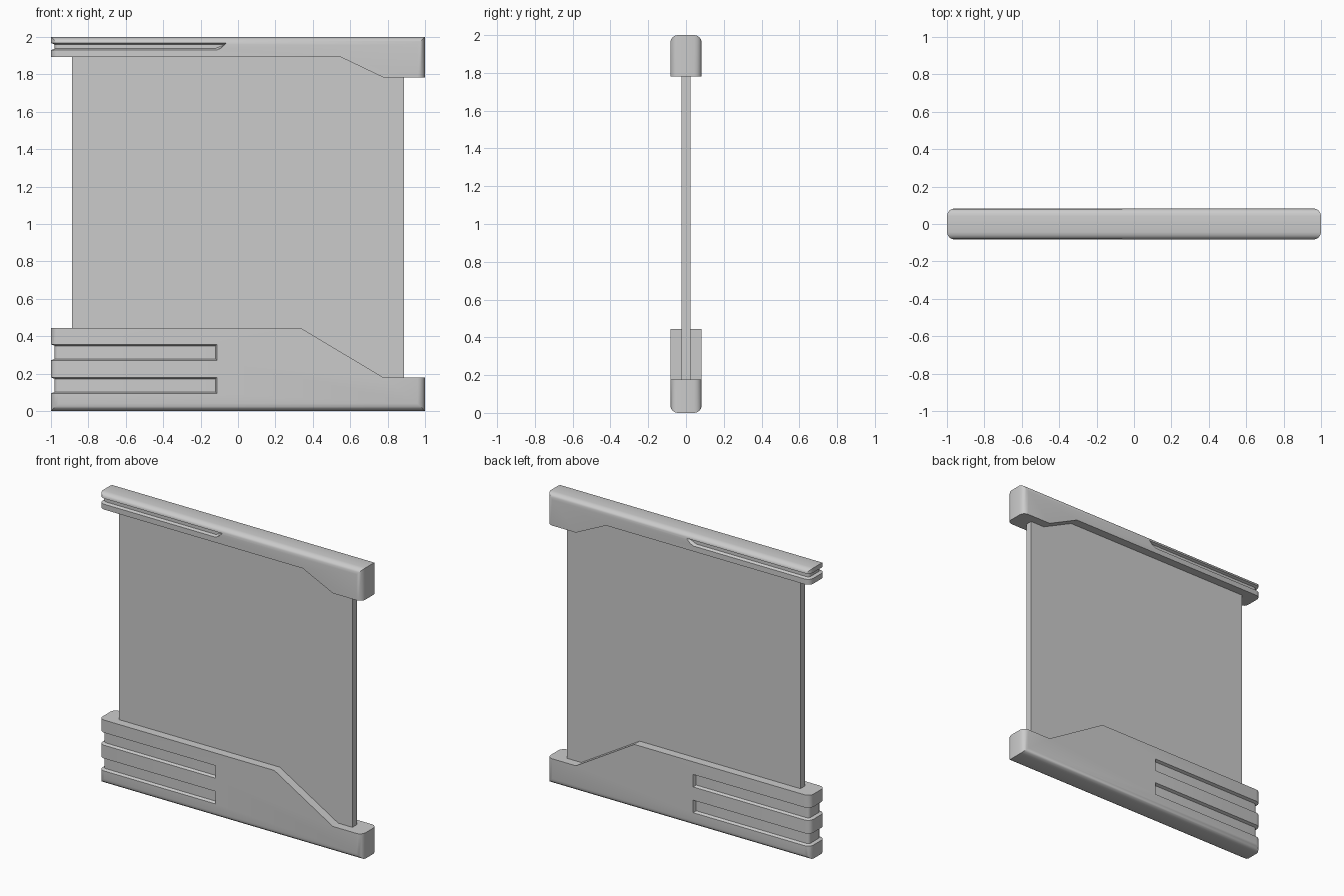
import bpy, bmesh, math

if "Cube" in bpy.data.objects:
    bpy.data.objects.remove(bpy.data.objects["Cube"])

HALF = 0.083      # half thickness of the frame pieces
R = 0.04          # rounded corner radius
DEPTH = 0.02      # groove depth
SLOPE = 0.008     # groove wall taper


def finish(name, bm):
    bmesh.ops.recalc_face_normals(bm, faces=bm.faces)
    mesh = bpy.data.meshes.new(name)
    bm.to_mesh(mesh)
    bm.free()
    ob = bpy.data.objects.new(name, mesh)
    bpy.context.collection.objects.link(ob)
    return ob


def slab(name, profile, half, rounded=True):
    """Extrude an x-z profile through y, rounding the end corners."""
    bm = bmesh.new()
    face = bm.faces.new([bm.verts.new((x, -half, z)) for x, z in profile])
    ext = bmesh.ops.extrude_face_region(bm, geom=[face])["geom"]
    moved = [v for v in ext if isinstance(v, bmesh.types.BMVert)]
    bmesh.ops.translate(bm, verts=moved, vec=(0, 2 * half, 0))
    if rounded:
        ends = [e for e in bm.edges
                if all(abs(abs(v.co.x) - 1) < 1e-4 for v in e.verts)
                and abs(e.verts[0].co.y - e.verts[1].co.y) < 1e-4]
        bmesh.ops.bevel(bm, geom=ends, offset=R, segments=4, profile=0.5,
                        affect='EDGES')
    return finish(name, bm)


def plan_path(offset, end_x):
    """Plan outline round the left end, offset from the frame surface."""
    pts = [(end_x, -HALF - offset)]
    for side in (-1, 1):
        for i in range(5):
            a = math.pi / 2 * (i / 4 if side < 0 else 1 - i / 4)
            pts.append((-1 + R - (R + offset) * math.sin(a),
                        side * (HALF - R + (R + offset) * math.cos(a))))
    return pts + [(end_x, HALF + offset)]


def cut_grooves(body, grooves):
    """Grooves are (low z, high z, end x at low, end x at high)."""
    bm = bmesh.new()
    for z0, z1, x0, x1 in grooves:
        rails = []
        for off, sign, z, x in ((DEPTH, -1, z0, x0), (DEPTH, 1, z1, x1),
                                (-DEPTH, 1, z1, x1), (-DEPTH, -1, z0, x0)):
            s = SLOPE if off > 0 else -SLOPE
            rails.append([bm.verts.new((px, py, z + sign * s))
                          for px, py in plan_path(off, x + s)])
        n = len(rails[0])
        for i in range(n - 1):
            for k in range(4):
                a, b = rails[k], rails[(k + 1) % 4]
                bm.faces.new((a[i], a[i + 1], b[i + 1], b[i]))
        for i in (0, n - 1):
            bm.faces.new([r[i] for r in rails])
    cutter = finish("groove_cutter", bm)
    cutter.hide_render = True
    mod = body.modifiers.new("grooves", 'BOOLEAN')
    mod.operation = 'DIFFERENCE'
    mod.solver = 'EXACT'
    mod.object = cutter
    bpy.context.view_layer.objects.active = body
    bpy.ops.object.modifier_apply(modifier=mod.name)
    bpy.data.objects.remove(cutter)


def smooth(ob):
    bpy.ops.object.select_all(action='DESELECT')
    ob.select_set(True)
    bpy.context.view_layer.objects.active = ob
    bpy.ops.object.shade_smooth_by_angle(angle=math.radians(30))


# Lower frame with two wrap-around grooves
base = slab("lower_frame", [(-1, 0), (1, 0), (1, 0.178), (0.78, 0.178),
                            (0.335, 0.444), (-1, 0.444)], HALF)
cut_grooves(base, [(0.094, 0.18, -0.113, -0.113),
                   (0.271, 0.357, -0.113, -0.113)])
smooth(base)

# Upper frame with one slant-ended groove
top = slab("upper_frame", [(-1, 2), (-1, 1.892), (0.55, 1.892),
                           (0.78, 1.782), (1, 1.782), (1, 2)], HALF)
cut_grooves(top, [(1.929, 1.968, -0.116, -0.062)])
smooth(top)

# Thin panel between the frames
slab("panel", [(-0.888, 0.16), (0.887, 0.16), (0.887, 1.91),
               (-0.888, 1.91)], 0.024, rounded=False)
